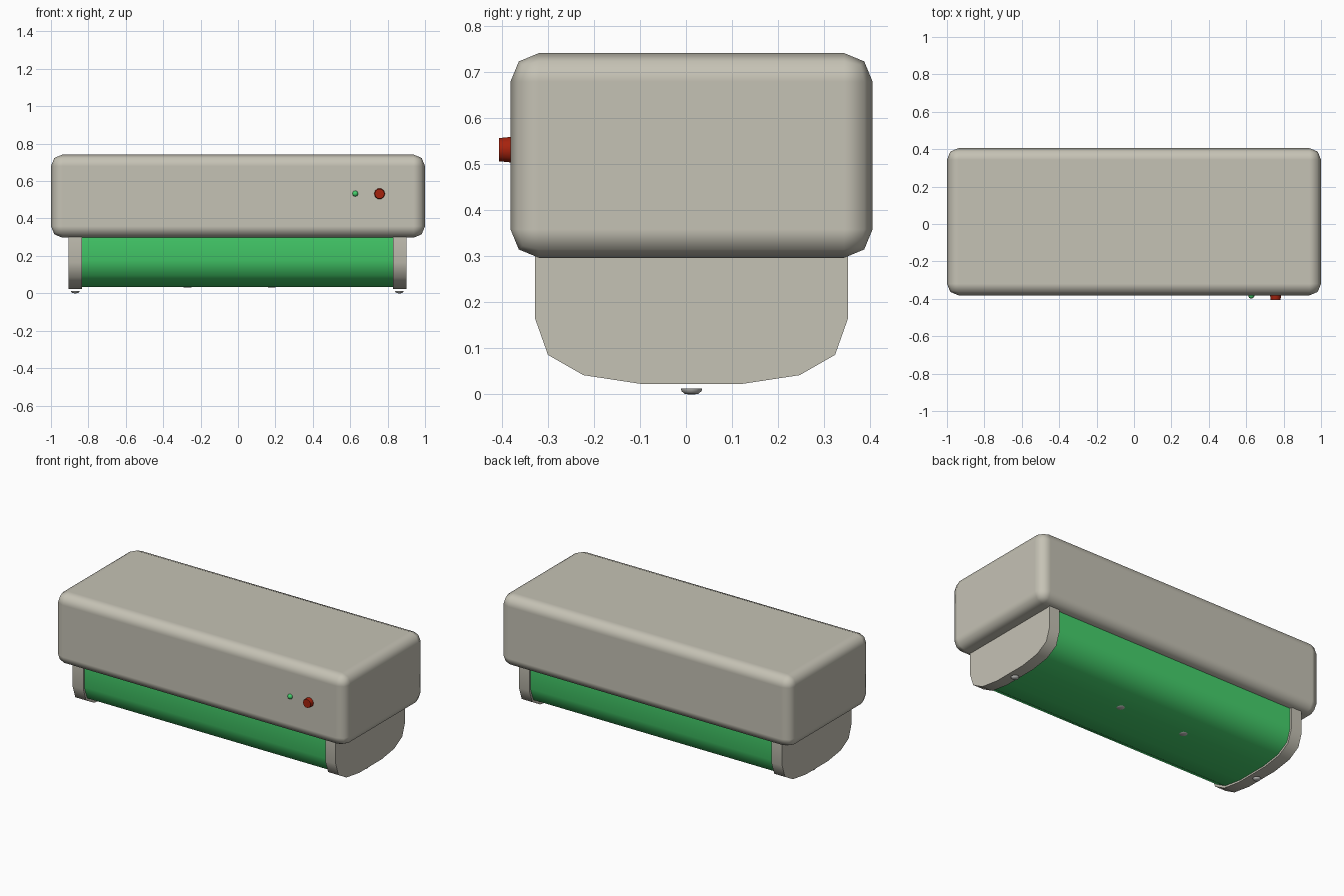
import bpy, bmesh, math
from mathutils import Matrix, Vector

if "Cube" in bpy.data.objects:
    bpy.data.objects.remove(bpy.data.objects["Cube"])


def material(name, rgb):
    m = bpy.data.materials.new(name)
    m.diffuse_color = (*rgb, 1)
    m.use_nodes = True
    m.node_tree.nodes["Principled BSDF"].inputs["Base Color"].default_value = m.diffuse_color
    return m


CREAM = material("warm_grey_plastic", (0.56, 0.54, 0.46))
GREEN = material("green_diffuser", (0.06, 0.63, 0.15))
RED = material("red_button", (0.38, 0.016, 0.004))
METAL = material("screw_metal", (0.5, 0.5, 0.48))


def finish(bm, name, mat, angle=50):
    bmesh.ops.recalc_face_normals(bm, faces=bm.faces)
    me = bpy.data.meshes.new(name)
    bm.to_mesh(me)
    bm.free()
    me.materials.append(mat)
    ob = bpy.data.objects.new(name, me)
    bpy.context.collection.objects.link(ob)
    bpy.ops.object.select_all(action='DESELECT')
    ob.select_set(True)
    bpy.context.view_layer.objects.active = ob
    if angle:
        bpy.ops.object.shade_smooth_by_angle(angle=math.radians(angle))
    return ob


# Rounded housing
bm = bmesh.new()
bmesh.ops.create_cube(bm, size=1, matrix=Matrix.Translation((0, 0.012, 0.5195))
                      @ Matrix.Diagonal((2, 0.787, 0.445, 1)))
housing = finish(bm, "housing", CREAM)
bev = housing.modifiers.new("rounded_edges", 'BEVEL')
bev.width = 0.062
bev.segments = 2
bev.harden_normals = True

# Half outline of the lower tray: (offset from centre in y, z)
HALF = [(0.34, 0.31), (0.34, 0.165), (0.312, 0.086), (0.235, 0.042), (0.11, 0.023)]


def tray(name, x0, x1, mat, inset=0.0):
    """Extrude the tray outline along x, optionally shrunk inwards."""
    half = [(y - inset, z + (inset if z < 0.3 else 0)) for y, z in HALF]
    outline = half + [(-y, z) for y, z in reversed(half)]
    bm = bmesh.new()
    face = bm.faces.new([bm.verts.new((x0, y + 0.012, z)) for y, z in outline])
    ext = bmesh.ops.extrude_face_region(bm, geom=[face])
    bmesh.ops.translate(bm, vec=(x1 - x0, 0, 0),
                        verts=[g for g in ext["geom"] if isinstance(g, bmesh.types.BMVert)])
    return finish(bm, name, mat)


tray("left_end_cap", -0.907, -0.833, CREAM)
tray("right_end_cap", 0.829, 0.901, CREAM)
tray("diffuser", -0.835, 0.831, GREEN, 0.010)


def lathe(name, profile, sides, loc, axis, mat, angle=50):
    """Spin (radius, height) points about an axis, closing both ends."""
    rot = Vector((0, 0, 1)).rotation_difference(Vector(axis)).to_matrix().to_4x4()
    bm = bmesh.new()
    rings = []
    for r, h in profile:
        rings.append([bm.verts.new((r * math.cos(2 * math.pi * i / sides),
                                    r * math.sin(2 * math.pi * i / sides), h))
                      for i in range(sides)])
    for a, b in zip(rings, rings[1:]):
        for i in range(sides):
            j = (i + 1) % sides
            bm.faces.new((a[i], a[j], b[j], b[i]))
    bm.faces.new(rings[0])
    bm.faces.new(rings[-1])
    bmesh.ops.transform(bm, matrix=Matrix.Translation(loc) @ rot, verts=bm.verts)
    return finish(bm, name, mat, angle)


# Test button and indicator lamp on the front
lathe("test_button", [(0.03, -0.01), (0.029, 0.0), (0.0265, 0.024)], 10,
      (0.757, -0.382, 0.532), (0, -1, 0), RED)
lathe("indicator_lamp", [(0.016, -0.01), (0.016, 0.005), (0.011, 0.013), (0.004, 0.016)], 8,
      (0.627, -0.382, 0.533), (0, -1, 0), GREEN)

# Domed screws beneath the end caps
for side, x in (("left", -0.87), ("right", 0.863)):
    lathe(side + "_screw", [(0.023, 0), (0.022, 0.006), (0.015, 0.012), (0.006, 0.0135)], 12,
          (x, 0.012, 0.0135), (0, 0, -1), METAL)

# Small flush fixings under the diffuser
for n, x in (("first", 0.18), ("second", -0.27)):
    lathe(n + "_fixing", [(0.024, 0), (0.02, 0.003)], 10,
          (x, 0.1, 0.034), (0, 0, -1), METAL)
